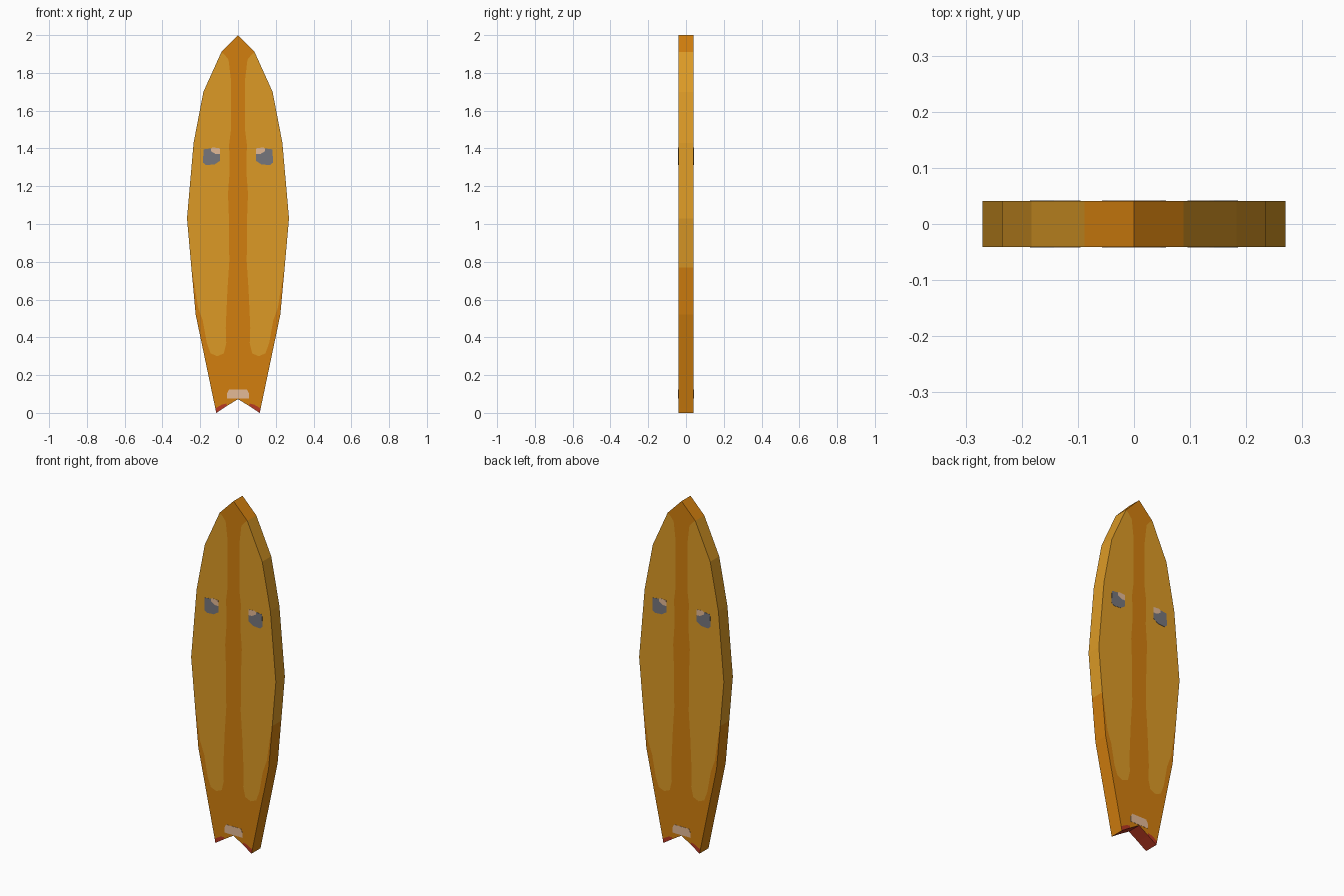
import bpy, bmesh

if "Cube" in bpy.data.objects:
    bpy.data.objects.remove(bpy.data.objects["Cube"])

T = 0.041  # half thickness


def material(name, rgb):
    m = bpy.data.materials.new(name)
    lin = [(c / 255 / 12.92) if c < 11 else ((c / 255 + 0.055) / 1.055) ** 2.4 for c in rgb]
    m.diffuse_color = (*lin, 1)
    m.use_nodes = True
    m.node_tree.nodes["Principled BSDF"].inputs["Base Color"].default_value = m.diffuse_color
    return m


ORANGE = material("deep orange", (210, 127, 14))
AMBER = material("amber", (220, 154, 38))
RED = material("red", (184, 56, 34))
BEIGE = material("beige", (228, 186, 150))
GREY = material("grey", (118, 118, 124))


def build(name, mats, faces):
    """faces: list of (points, material index)"""
    bm = bmesh.new()
    for pts, idx in faces:
        f = bm.faces.new([bm.verts.new(p) for p in pts])
        f.material_index = idx
    bmesh.ops.remove_doubles(bm, verts=bm.verts, dist=1e-5)
    bmesh.ops.recalc_face_normals(bm, faces=bm.faces)
    me = bpy.data.meshes.new(name)
    bm.to_mesh(me)
    bm.free()
    for m in mats:
        me.materials.append(m)
    ob = bpy.data.objects.new(name, me)
    bpy.context.collection.objects.link(ob)
    return ob


# Right half of the outline, in sections by colour (x, z)
nose, shoulder = (0, 2.0), (0.088, 1.91)
rail = [shoulder, (0.183, 1.70), (0.235, 1.43), (0.27, 1.03), (0.247, 0.77)]
low_rail = [rail[-1], (0.224, 0.52), (0.12, 0.024), (0.115, 0)]
notch = [(0.115, 0), (0.06, 0.036), (0, 0.073)]
# Inner boundary of the amber panel, from the low rail round to the shoulder
inner = [(0.233, 0.70), (0.212, 0.56), (0.187, 0.49), (0.165, 0.37),
         (0.145, 0.315), (0.11, 0.30), (0.075, 0.315), (0.062, 0.37),
         (0.065, 0.45), (0.056, 0.65), (0.046, 0.80), (0.048, 1.03),
         (0.053, 1.16), (0.044, 1.28), (0.047, 1.42), (0.037, 1.50),
         (0.037, 1.76), (0.05, 1.87), (0.07, 1.895)]
tip = [(0.12, 0.024), (0.085, 0.044), (0.06, 0.05), (0.06, 0.036)]

panel = rail + inner
red_tip = tip + [(0.115, 0)]
base = [nose, shoulder] + inner[::-1] + [rail[-1], low_rail[1]] + tip + [notch[-1]]

# Board: front and back regions plus edge walls, mirrored
faces = []
for s in (-1, 1):
    for region, idx in ((base, 0), (panel, 1), (red_tip, 2)):
        for y in (-T, T):
            faces.append(([(s * x, y, z) for x, z in region], idx))
    for path, idx in (([nose, shoulder], 0), (rail, 1), (low_rail, 0), (notch, 2)):
        for (x0, z0), (x1, z1) in zip(path, path[1:]):
            faces.append(([(s * x0, -T, z0), (s * x1, -T, z1),
                           (s * x1, T, z1), (s * x0, T, z0)], idx))
build("board", [ORANGE, AMBER, RED], faces)


def plate(name, outline, mat, side, mirror=1):
    """Thin painted plate on the front (-1) or back (1) of the board"""
    a, b = side * (T - 0.001), side * (T + 0.001)
    pts = [(mirror * x, z) for x, z in outline]
    fs = [([(x, y, z) for x, z in pts], 0) for y in (a, b)]
    for (x0, z0), (x1, z1) in zip(pts, pts[1:] + pts[:1]):
        fs.append(([(x0, a, z0), (x1, a, z1), (x1, b, z1), (x0, b, z0)], 0))
    build(name, [mat], fs)


# Eye marks and tail patch
eye = [(0.143, 1.40), (0.183, 1.395), (0.185, 1.325), (0.17, 1.312), (0.125, 1.315),
       (0.095, 1.335), (0.095, 1.37), (0.118, 1.37), (0.143, 1.385)]
glint = [(0.095, 1.37), (0.118, 1.37), (0.143, 1.385), (0.143, 1.40), (0.135, 1.405), (0.097, 1.402)]
patch = [(-0.057, 0.076), (0.057, 0.076), (0.057, 0.105), (0.047, 0.125),
         (-0.047, 0.125), (-0.057, 0.105)]
for side, label in ((-1, "front"), (1, "back")):
    for m in (-1, 1):
        plate(f"{label}_eye", eye, GREY, side, m)
        plate(f"{label}_eye_glint", glint, BEIGE, side, m)
    plate(f"{label}_tail_patch", patch, BEIGE, side)
